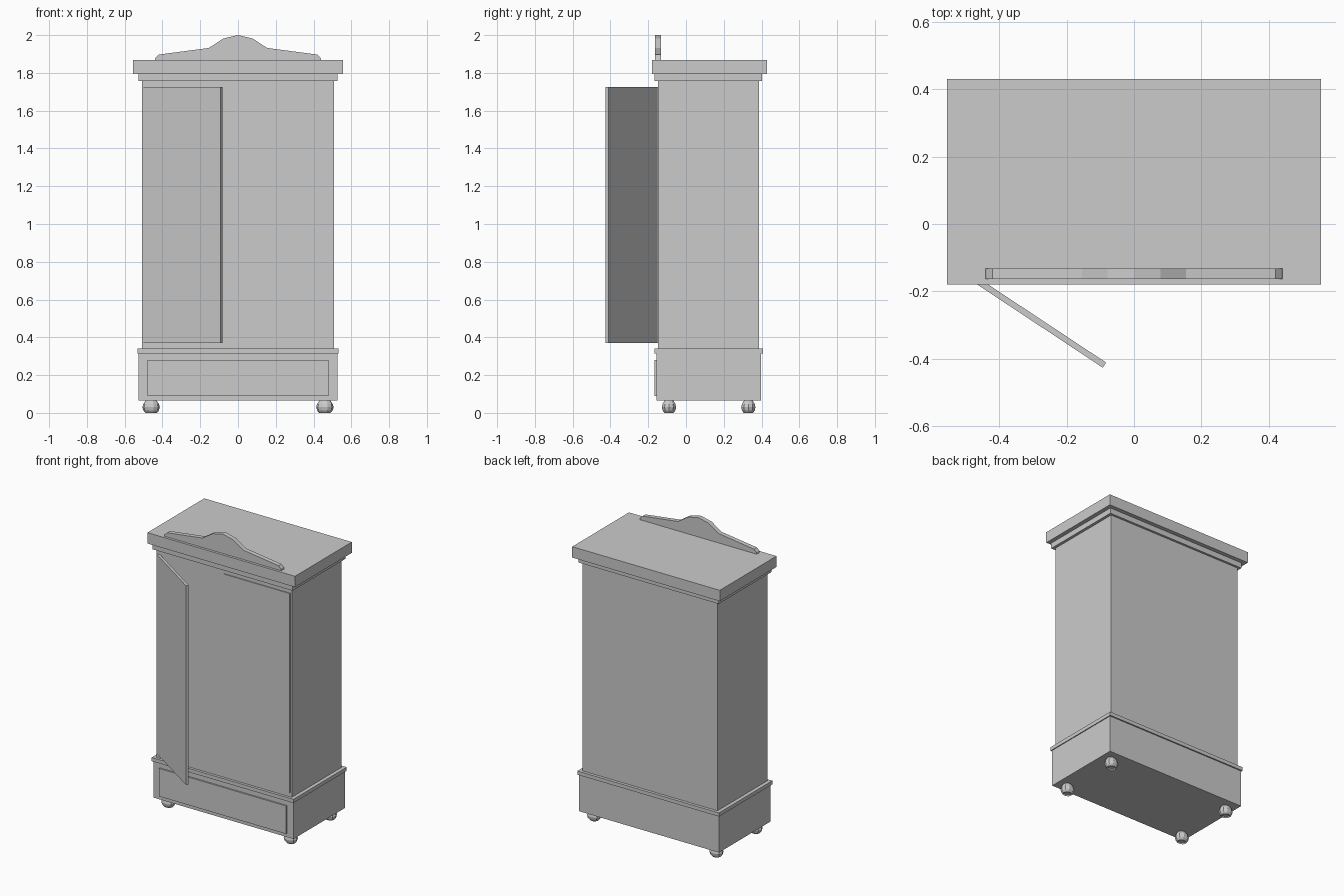
import bpy, bmesh, math
from mathutils import Matrix, Vector

cube = bpy.data.objects.get("Cube")
if cube:
    bpy.data.objects.remove(cube, do_unlink=True)

GREY = (0.6, 0.6, 0.6, 1)
mat = bpy.data.materials.new("plain_grey")
mat.use_nodes = True
mat.diffuse_color = GREY
mat.node_tree.nodes["Principled BSDF"].inputs["Base Color"].default_value = GREY


def finish(name, bm):
    bmesh.ops.recalc_face_normals(bm, faces=bm.faces[:])
    mesh = bpy.data.meshes.new(name)
    bm.to_mesh(mesh)
    bm.free()
    mesh.materials.append(mat)
    obj = bpy.data.objects.new(name, mesh)
    bpy.context.collection.objects.link(obj)
    return obj


def box(name, x, y, z):
    """Box from (min, max) pairs on each axis."""
    bm = bmesh.new()
    bmesh.ops.create_cube(bm, size=1)
    for v in bm.verts:
        v.co = Vector([(a + b) / 2 + c * (b - a) for (a, b), c in zip((x, y, z), v.co)])
    return finish(name, bm)


def foot(name, x, y):
    """Low-poly bun foot, turned from a short profile of (radius, height)."""
    bm = bmesh.new()
    profile = [(0, 0.008), (0.024, 0.008), (0.03, 0), (0.041, 0.012), (0.046, 0.03),
               (0.041, 0.048), (0.028, 0.066)]
    verts = [bm.verts.new((r, 0, h)) for r, h in profile]
    edges = [bm.edges.new(pair) for pair in zip(verts, verts[1:])]
    bmesh.ops.spin(bm, geom=verts + edges, cent=(0, 0, 0), axis=(0, 0, 1),
                   angle=math.tau, steps=10)
    bmesh.ops.remove_doubles(bm, verts=bm.verts[:], dist=0.0005)
    bm.transform(Matrix.Translation((x, y, 0)) @ Matrix.Diagonal((1, 0.86, 1, 1)))
    return finish(name, bm)


# Carcass, from the drawer base up to the cornice
box("drawer_base", (-0.527, 0.527), (-0.156, 0.398), (0.065, 0.315))
box("drawer_front", (-0.479, 0.479), (-0.166, -0.15), (0.09, 0.28))
box("base_moulding", (-0.533, 0.533), (-0.166, 0.407), (0.315, 0.34))
box("cabinet_body", (-0.508, 0.508), (-0.148, 0.387), (0.34, 1.757))
box("cornice_lower", (-0.527, 0.527), (-0.166, 0.402), (1.757, 1.794))
box("cornice_top", (-0.555, 0.555), (-0.18, 0.43), (1.794, 1.868))

# Doors: left one shut, right one swung open about its front hinge corner
DOOR_Z = (0.37, 1.725)
box("left_door", (0, 0.497), (-0.154, -0.136), DOOR_Z)
right_door = box("right_door", (0, 0.497), (0, 0.018), DOOR_Z)
right_door.data.transform(Matrix.Translation((-0.507, -0.152, 0))
                          @ Matrix.Rotation(math.radians(-33.5), 4, "Z"))

# Carved crest on top of the cornice
half = [(0.44, 1.868), (0.437, 1.88), (0.42, 1.897), (0.154, 1.932), (0.078, 1.982)]
outline = half + [(0, 2.0)] + [(-x, z) for x, z in reversed(half)]
bm = bmesh.new()
face = bm.faces.new([bm.verts.new((x, -0.163, z)) for x, z in outline])
back = bmesh.ops.extrude_face_region(bm, geom=[face], use_keep_orig=True)
bmesh.ops.translate(bm, vec=(0, 0.031, 0),
                    verts=[g for g in back["geom"] if isinstance(g, bmesh.types.BMVert)])
finish("crest", bm)

# Four bun feet
for side, x in (("left", 0.46), ("right", -0.46)):
    for end, y in (("front", -0.09), ("back", 0.33)):
        foot(f"{end}_{side}_foot", x, y)
